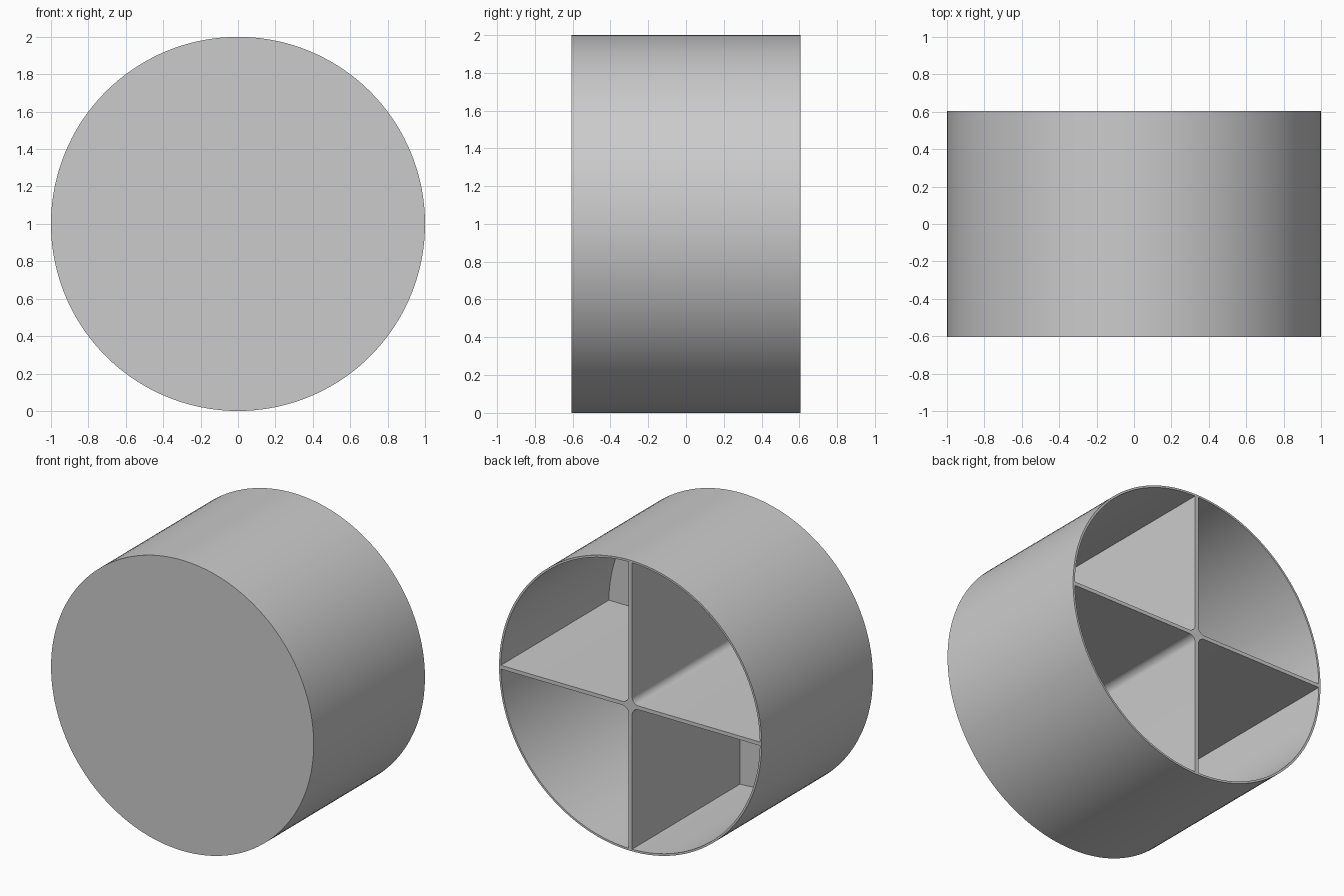
import bpy
import bmesh
from math import sin, cos, pi, asin

cube = bpy.data.objects.get("Cube")
if cube:
    bpy.data.objects.remove(cube, do_unlink=True)

RADIUS, HALF_DEPTH = 1.0, 0.605
WALL, FLOOR = 0.014, 0.036
HALF_RIB, FILLET = 0.013, 0.05

grey = bpy.data.materials.new("light grey")
grey.use_nodes = True
colour = (0.6, 0.6, 0.6, 1)
grey.diffuse_color = colour
grey.node_tree.nodes["Principled BSDF"].inputs["Base Color"].default_value = colour


def arc(cx, cz, r, start, end, steps):
    angles = [start + (end - start) * i / steps for i in range(steps + 1)]
    return [(cx + r * cos(a), cz + r * sin(a)) for a in angles]


def add_prism(bm, profile, y0, y1):
    """Extrude an x-z outline along y."""
    face = bm.faces.new([bm.verts.new((x, y0, z)) for x, z in profile])
    result = bmesh.ops.extrude_face_region(bm, geom=[face])
    for v in result["geom"]:
        if isinstance(v, bmesh.types.BMVert):
            v.co.y = y1


def make_object(name, bm):
    bmesh.ops.recalc_face_normals(bm, faces=bm.faces)
    mesh = bpy.data.meshes.new(name)
    bm.to_mesh(mesh)
    bm.free()
    mesh.materials.append(grey)
    obj = bpy.data.objects.new(name, mesh)
    bpy.context.collection.objects.link(obj)
    return obj


# Solid drum, closed at the front
bm = bmesh.new()
add_prism(bm, arc(0, 1, RADIUS, 0, 2 * pi, 144)[:-1], -HALF_DEPTH, HALF_DEPTH)
drum = make_object("divided_drum", bm)

# Four quarter pockets, rounded at the hub, leave the wall, floor and cross ribs
inner = RADIUS - WALL
edge = asin(HALF_RIB / inner)
hub = HALF_RIB + FILLET
pocket = arc(0, 0, inner, edge, pi / 2 - edge, 36)
pocket += arc(hub, hub, FILLET, pi, 1.5 * pi, 10)
bm = bmesh.new()
for sx in (1, -1):
    for sz in (1, -1):
        add_prism(bm, [(sx * x, 1 + sz * z) for x, z in pocket],
                  -HALF_DEPTH + FLOOR, HALF_DEPTH + 0.1)
cutter = make_object("pocket_cutter", bm)
cutter.hide_render = True

cut = drum.modifiers.new("pockets", 'BOOLEAN')
cut.operation = 'DIFFERENCE'
cut.solver = 'EXACT'
cut.object = cutter

# Apply the cut, then smooth the curved walls
bpy.ops.object.select_all(action='DESELECT')
drum.select_set(True)
bpy.context.view_layer.objects.active = drum
bpy.ops.object.modifier_apply(modifier=cut.name)
bpy.data.objects.remove(cutter, do_unlink=True)
bpy.ops.object.shade_smooth_by_angle(angle=pi / 6)
